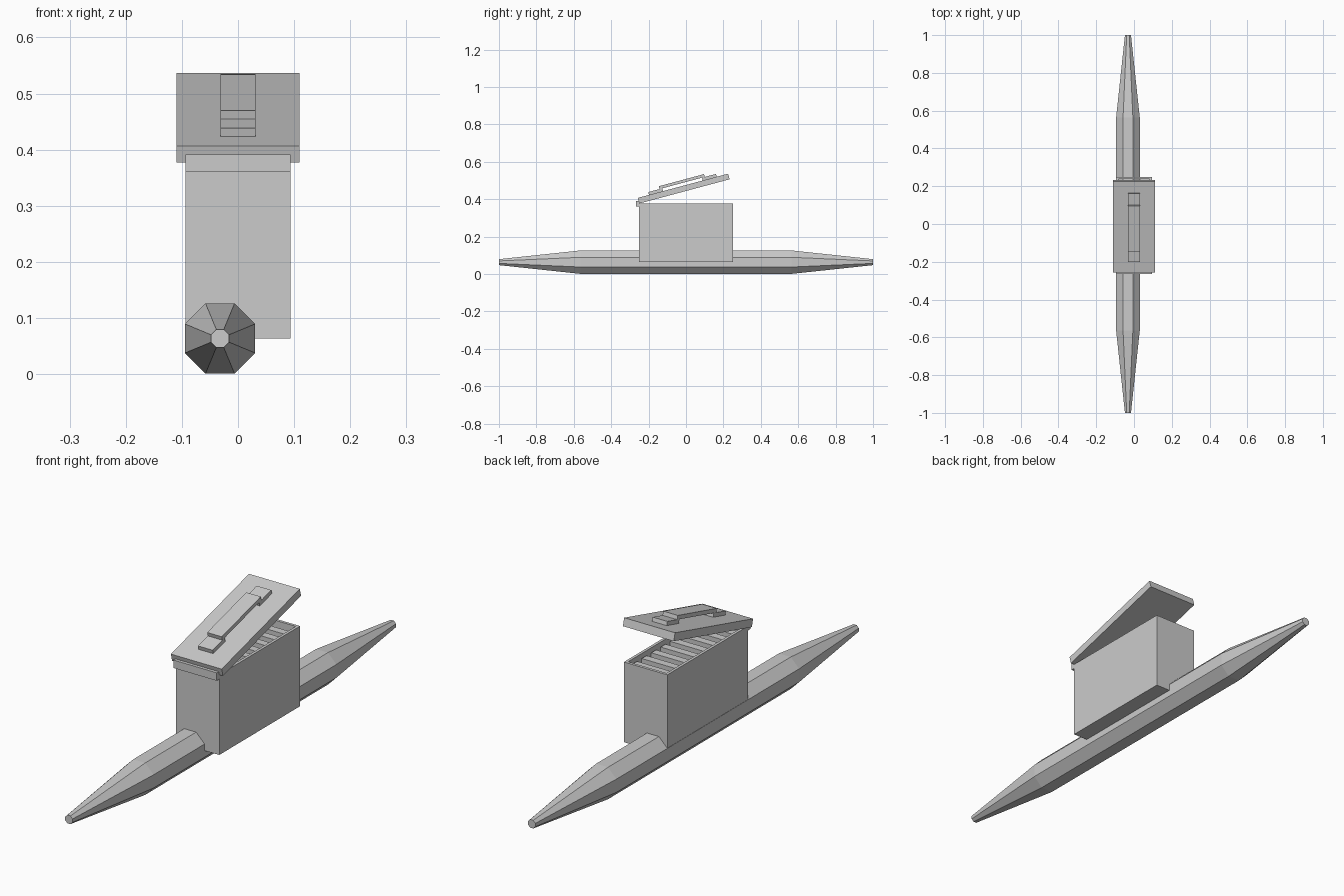
import bpy, bmesh, math
from mathutils import Matrix, Vector

if "Cube" in bpy.data.objects:
    bpy.data.objects.remove(bpy.data.objects["Cube"])


def finish(name, bm, matrix=None):
    if matrix is not None:
        bm.transform(matrix)
    bmesh.ops.recalc_face_normals(bm, faces=bm.faces)
    mesh = bpy.data.meshes.new(name)
    bm.to_mesh(mesh)
    bm.free()
    obj = bpy.data.objects.new(name, mesh)
    bpy.context.collection.objects.link(obj)
    return obj


def box(name, x, y, z, matrix=None):
    """Block given by its (min, max) range on each axis."""
    bm = bmesh.new()
    bmesh.ops.create_cube(bm, size=1)
    for v in bm.verts:
        v.co = Vector([(r[0] + r[1]) / 2 + c * (r[1] - r[0])
                       for r, c in zip((x, y, z), v.co)])
    return finish(name, bm, matrix)


# Eight-sided pole, tapered toward both ends
bm = bmesh.new()
rings = []
for y, apothem in ((-1, 0.016), (-0.565, 0.0625), (0.565, 0.0625), (1, 0.016)):
    r = apothem / math.cos(math.pi / 8)
    angles = [(i + 0.5) * math.pi / 4 for i in range(8)]
    rings.append([bm.verts.new((-0.032 + r * math.cos(a), y,
                                0.0635 + r * math.sin(a))) for a in angles])
for a, b in zip(rings, rings[1:]):
    for i in range(8):
        j = (i + 1) % 8
        bm.faces.new((a[i], a[j], b[j], b[i]))
bm.faces.new(rings[0])
bm.faces.new(rings[-1])
finish("tapered_pole", bm)

# Open case: inset the top face and push it down to form the walls
case = box("case", (-0.094, 0.094), (-0.25, 0.25), (0.0635, 0.377))
bm = bmesh.new()
bm.from_mesh(case.data)
top = max(bm.faces, key=lambda f: f.calc_center_median().z)
bmesh.ops.inset_region(bm, faces=[top], thickness=0.0156)
inner = bmesh.ops.extrude_discrete_faces(bm, faces=[top])["faces"][0]
for v in inner.verts:
    v.co.z = 0.08
bmesh.ops.recalc_face_normals(bm, faces=bm.faces)
bm.to_mesh(case.data)
bm.free()

# Row of slats inside the case
for i in range(8):
    y = -0.205 + i * 0.0586
    box(f"slat_{i + 1}", (-0.0785, 0.0785), (y - 0.015, y + 0.015), (0.33, 0.361))

# Hinge strip at the front rim
box("hinge_strip", (-0.094, 0.094), (-0.266, -0.25), (0.36, 0.391))

# Lid and handle, laid flat from the hinge and then tilted open
tilt = Matrix.Translation((0, -0.25, 0.377)) @ Matrix.Rotation(math.radians(15), 4, 'X')
box("lid", (-0.11, 0.11), (0, 0.5), (0, 0.031), tilt)
grip = (-0.0315, 0.0315)
box("handle_foot_front", grip, (0.0625, 0.14), (0.031, 0.0466), tilt)
box("handle_foot_back", grip, (0.36, 0.4375), (0.031, 0.0466), tilt)
box("handle_bar", grip, (0.125, 0.375), (0.0466, 0.0622), tilt)
